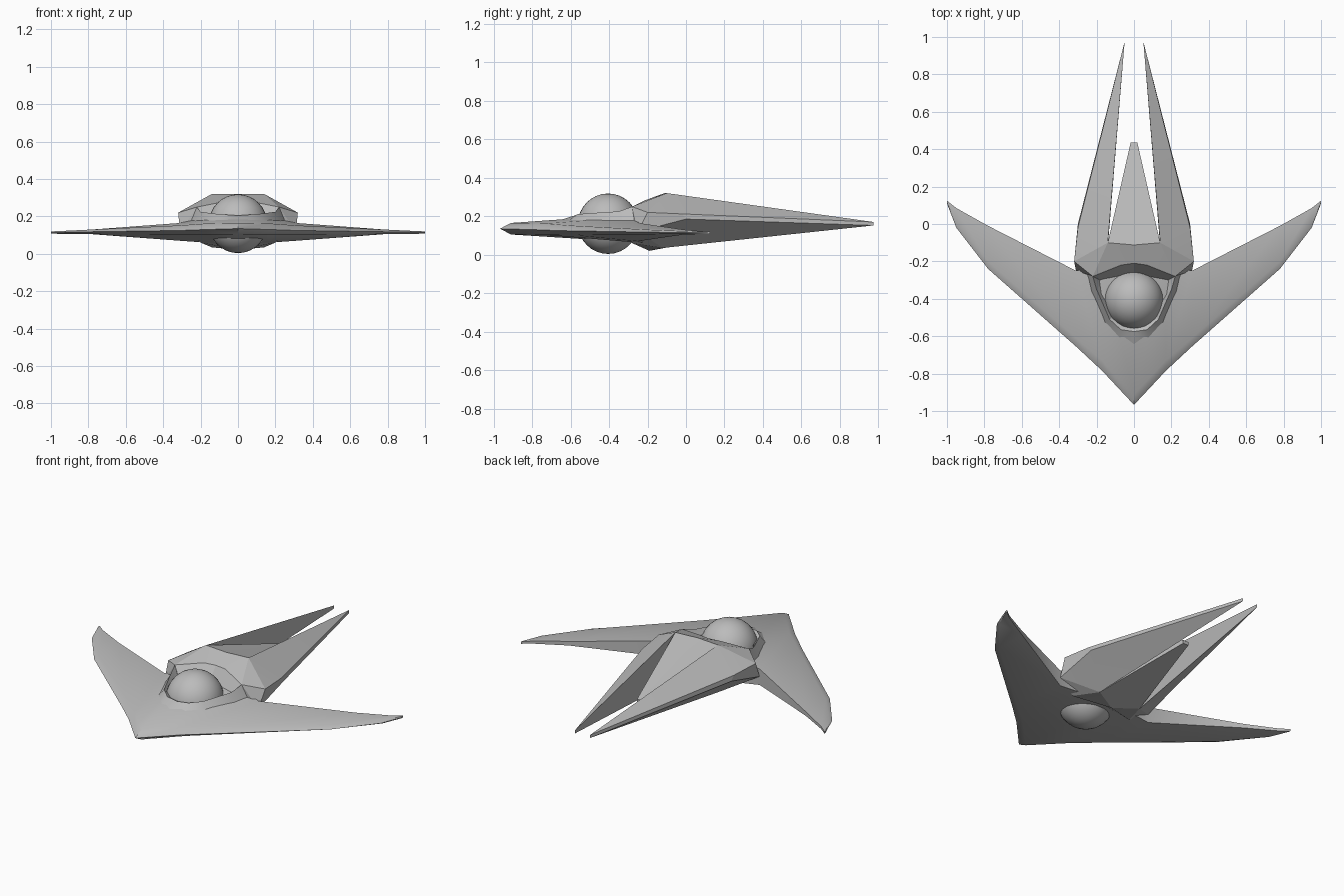
import bpy
import bmesh
from math import radians

cube = bpy.data.objects.get("Cube")
if cube:
    bpy.data.objects.remove(cube, do_unlink=True)

grey = bpy.data.materials.new("plain_grey")
grey.use_nodes = True
grey.diffuse_color = (0.5, 0.5, 0.5, 1)
grey.node_tree.nodes["Principled BSDF"].inputs["Base Color"].default_value = (0.5, 0.5, 0.5, 1)


def finish(obj, angle):
    obj.data.materials.append(grey)
    bpy.ops.object.select_all(action="DESELECT")
    obj.select_set(True)
    bpy.context.view_layer.objects.active = obj
    bpy.ops.object.shade_smooth_by_angle(angle=radians(angle))


def mirrored_part(name, points, faces, angle):
    """Build the left half from points and faces, then mirror it across x = 0."""
    bm = bmesh.new()
    verts = {key: bm.verts.new(co) for key, co in points.items()}
    for face in faces:
        bm.faces.new([verts[key] for key in face])
    bmesh.ops.mirror(bm, geom=bm.verts[:] + bm.edges[:] + bm.faces[:],
                     axis="X", merge_dist=0.0001)
    bmesh.ops.remove_doubles(bm, verts=bm.verts[:], dist=0.0001)
    bmesh.ops.recalc_face_normals(bm, faces=bm.faces[:])
    mesh = bpy.data.meshes.new(name)
    bm.to_mesh(mesh)
    bm.free()
    obj = bpy.data.objects.new(name, mesh)
    bpy.context.collection.objects.link(obj)
    finish(obj, angle)


def loft(rows, closed):
    """Name the points of equal-length rows and list the quads between them."""
    count = len(rows[0])
    points = {(i, j): co for i, row in enumerate(rows) for j, co in enumerate(row)}
    faces = []
    for i in range(len(rows) - 1):
        for j in range(count if closed else count - 1):
            k = (j + 1) % count
            faces.append([(i, j), (i, k), (i + 1, k), (i + 1, j)])
    return points, faces


# Swept wing: x, leading y, bevel y, trailing y, leading z,
# then top and bottom heights at the bevel and at the trailing edge
stations = [
    (0, -.967, -.91, -.2, .135, .165, .105, .215, .06),
    (.17, -.785, -.73, -.22, .13, .162, .103, .2, .06),
    (.31, -.655, -.61, -.25, .125, .152, .104, .165, .07),
    (.78, -.24, -.2, -.01, .118, .13, .106, .13, .105),
    (.95, -.02, 0, .085, .115, .122, .107, .122, .107),
    (1, .11, .115, .125, .114, .12, .108, .12, .108),
]
sections = [[(x, lead, mid), (x, bevel, top), (x, trail, back_top),
             (x, trail, back_low), (x, bevel, low)]
            for x, lead, bevel, trail, mid, top, low, back_top, back_low in stations]
wing_points, wing_faces = loft(sections, True)
wing_faces.append([(len(stations) - 1, j) for j in range(5)])
mirrored_part("swept_wing", wing_points, wing_faces, 40)

# Rear hull with two long prongs and a shorter middle tail
hull = {
    "roof": (0, -.112, .32), "ridge": (.14, -.1, .32),
    "lip_mid": (0, -.21, .28), "lip": (.07, -.22, .28), "brow": (.22, -.28, .25),
    "shoulder": (.32, -.2, .22), "flank": (.3, -.02, .212),
    "tip_top": (.05, .975, .17), "tip_low": (.05, .975, .152),
    "wall_front": (.31, -.25, .12), "wall_rear": (.3, 0, .185),
    "keel": (.14, -.12, .035), "keel_mid": (0, -.19, .02),
    "belly_mid": (0, -.25, .06), "belly": (.2, -.28, .06),
    "floor_mid": (0, -.27, .2), "floor": (.18, -.3, .19),
    "tail_top": (.018, .435, .16), "tail_low": (.018, .435, .14),
    "tail_top_mid": (0, .435, .16), "tail_low_mid": (0, .435, .14),
}
hull_faces = [face.split() for face in (
    # roof and shoulders
    "roof lip_mid lip ridge", "lip brow ridge", "brow shoulder ridge",
    "ridge shoulder flank", "ridge flank tip_top",
    # outer walls
    "brow wall_front shoulder", "shoulder wall_front wall_rear flank",
    "flank wall_rear tip_low tip_top",
    # undersides and inner prong walls
    "wall_front belly keel", "wall_front keel wall_rear", "wall_rear keel tip_low",
    "ridge tip_top tip_low keel", "belly belly_mid keel_mid keel",
    # middle tail
    "roof ridge tail_top tail_top_mid", "ridge keel tail_low tail_top",
    "keel keel_mid tail_low_mid tail_low",
    "tail_top tail_low tail_low_mid tail_top_mid",
    # recess behind the ball
    "lip_mid floor_mid floor brow lip", "brow floor belly wall_front",
    "floor_mid belly_mid belly floor",
)]
mirrored_part("rear_hull", hull, hull_faces, 12)

# Raised collar around the front of the ball
collar_foot = [(.26, -.26, .16), (.23, -.36, .17), (.16, -.53, .17),
               (.08, -.62, .17), (0, -.68, .172)]
collar_crest = [(.22, -.28, .25), (.2, -.35, .225), (.13, -.51, .215),
                (.07, -.565, .21), (0, -.575, .205)]
collar_inner = [(.18, -.3, .18), (.17, -.38, .18), (.1, -.49, .18),
                (.05, -.52, .18), (0, -.53, .18)]
mirrored_part("ball_collar", *loft([collar_foot, collar_crest, collar_inner], False), 25)

# Ball set through the middle of the wing
bpy.ops.mesh.primitive_uv_sphere_add(segments=32, ring_count=16, radius=.157,
                                     location=(0, -.405, .161))
ball = bpy.context.object
ball.name = "cockpit_ball"
finish(ball, 40)
